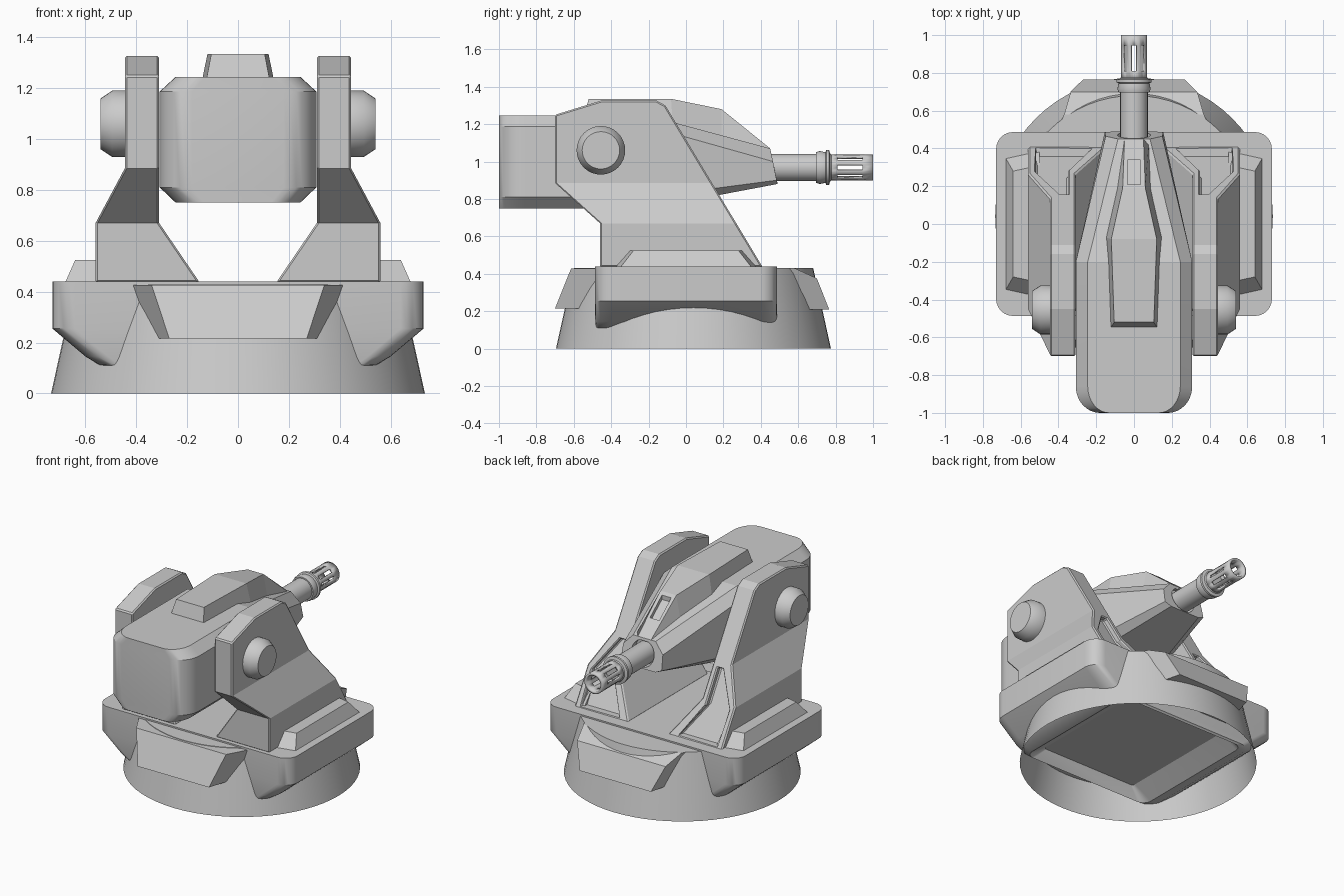
import bpy, bmesh, math
from mathutils import Vector, Matrix

if "Cube" in bpy.data.objects:
    bpy.data.objects.remove(bpy.data.objects["Cube"])

grey = bpy.data.materials.new("light_grey")
grey.use_nodes = True
grey.diffuse_color = (0.6, 0.6, 0.6, 1)
grey.node_tree.nodes["Principled BSDF"].inputs["Base Color"].default_value = (0.6, 0.6, 0.6, 1)


def finish(name, bm, smooth=None):
    bmesh.ops.recalc_face_normals(bm, faces=bm.faces)
    mesh = bpy.data.meshes.new(name)
    bm.to_mesh(mesh)
    bm.free()
    mesh.materials.append(grey)
    ob = bpy.data.objects.new(name, mesh)
    bpy.context.scene.collection.objects.link(ob)
    if smooth:
        activate(ob)
        bpy.ops.object.shade_smooth_by_angle(angle=math.radians(smooth))
    return ob


def activate(ob):
    bpy.ops.object.select_all(action='DESELECT')
    ob.select_set(True)
    bpy.context.view_layer.objects.active = ob


def loft(name, rings, caps=True, smooth=None):
    """Skin a series of closed rings with equal point counts."""
    bm = bmesh.new()
    vs = [[bm.verts.new(p) for p in ring] for ring in rings]
    n = len(vs[0])
    for a, b in zip(vs, vs[1:]):
        for i in range(n):
            j = (i + 1) % n
            bm.faces.new((a[i], a[j], b[j], b[i]))
    if caps:
        bm.faces.new(vs[0])
        bm.faces.new(vs[-1])
    return finish(name, bm, smooth)


def boolean(ob, cutter, op):
    mod = ob.modifiers.new("cut", 'BOOLEAN')
    mod.object, mod.operation, mod.solver = cutter, op, 'EXACT'
    activate(ob)
    bpy.ops.object.modifier_apply(modifier=mod.name)
    bpy.data.objects.remove(cutter)


def mirror_x(ob):
    """Mirrored copy across x = 0, inside the same object."""
    mod = ob.modifiers.new("mirror", 'MIRROR')
    mod.use_mirror_merge = False


def both(half):
    """Mirror a half outline of (x, y, z) points into a closed ring."""
    return half + [(-x, y, z) for x, y, z in reversed(half)]


def lathe(name, profile, centre, axis, seg=32, smooth=35, caps=True):
    """Revolve (distance, radius) pairs about the x, y or z axis."""
    rings = []
    for d, r in profile:
        ring = []
        for i in range(seg):
            t = math.tau * i / seg
            u, v = r * math.cos(t), r * math.sin(t)
            off = {'x': (d, u, v), 'y': (u, d, v), 'z': (u, v, d)}[axis]
            ring.append(Vector(centre) + Vector(off))
        rings.append(ring)
    return loft(name, rings, caps, smooth)


def rounded(hx, hy, r, z, steps=6):
    ring = []
    for q, (sx, sy) in enumerate([(1, 1), (-1, 1), (-1, -1), (1, -1)]):
        for s in range(steps + 1):
            t = math.pi / 2 * (q + s / steps)
            ring.append((sx * (hx - r) + r * math.cos(t), sy * (hy - r) + r * math.sin(t), z))
    return ring


# Round flared base, open underneath
base = lathe("base_ring", [(0, .735), (.43, .64), (.43, .3)], (0, .04, 0), 'z', 64, caps=False)

# Platform with tapered underside and recessed bottom
loft("platform", [rounded(.73, .487, .09, .44), rounded(.73, .487, .09, .255),
                  rounded(.6, .485, .09, .145), rounded(.545, .48, .08, .112),
                  rounded(.48, .47, .06, .1), rounded(.36, .44, .02, .18)], smooth=30)

# Front and rear armour plates
for name, s, path in (
        ("front_plate", -1, [(.48, .427, .415), (.615, .427, .34), (.7, .215, .27), (.48, .215, .34)]),
        ("rear_plate", 1, [(.48, .43, .415), (.58, .43, .37), (.7, .375, .335), (.765, .21, .27), (.48, .21, .34)])):
    loft(name, [[(k * w, s * y, z) for y, z, w in path] for k in (-1, 1)])

# Side steps on the platform
step = loft("side_step", [
    [(.5, -.39, .435), (.68, -.35, .435), (.68, .35, .435), (.5, .39, .435)],
    [(.5, -.31, .525), (.64, -.28, .525), (.64, .28, .525), (.5, .31, .525)]])
mirror_x(step)

# Yoke arms: front outline crossed with side outline, then a recess in the rear slope
front = [(.15, .435), (.31, .67), (.31, 1.4), (.445, 1.4), (.445, .885), (.56, .67), (.56, .435)]
side = [(-.46, .43), (-.46, .67), (-.7, .885), (-.7, 1.25), (-.45, 1.327),
        (-.16, 1.327), (-.11, 1.3), (.413, .43)]
arm = loft("yoke_arm", [[(x, y, z) for x, z in front] for y in (-.8, .5)])
cross = loft("arm_cutter", [[(x, y, z) for y, z in side] for x in (0, .7)])
boolean(arm, cross, 'INTERSECT')
recess = [(.22, .445), (.35, .64), (.35, .85), (.39, .85), (.52, .65), (.52, .445)]
cut = loft("recess_cutter", [[(x, .41 - (z - .44) * .6 + d, z) for x, z in recess] for d in (-.05, .2)])
boolean(arm, cut, 'DIFFERENCE')
bev = arm.modifiers.new("edge", 'BEVEL')
bev.width, bev.segments, bev.limit_method, bev.angle_limit = .008, 1, 'ANGLE', math.radians(60)
mirror_x(arm)

# Pivot caps on the yoke
cap = lathe("pivot_cap", [(.43, .13), (.495, .13), (.54, .1)], (0, -.455, 1.06), 'x')
mirror_x(cap)


# Gun housing with rounded front corners and chamfered rims
def housing_ring(w, flat, z):
    arc = [(flat + (w - flat) * math.cos(t), -.86 - .14 * math.sin(t), z)
           for t in (math.pi / 2 * i / 8 for i in range(9))]
    return both([(w, -.2, z)] + arc)


loft("gun_housing", [housing_ring(.245, .13, .75), housing_ring(.308, .18, .81),
                     housing_ring(.308, .18, 1.187), housing_ring(.245, .13, 1.245)], smooth=25)

# Tapered nose with a round barrel socket
nose = loft("nose", [
    both([(.245, -.2, 1.245), (.308, -.2, 1.187), (.308, -.2, .81), (.245, -.2, .75)]),
    both([(.085, .45, 1.07), (.15, .465, 1.0), (.155, .485, .9), (.11, .49, .88)])])
boolean(nose, lathe("socket_cutter", [(.42, .087), (.6, .087)], (0, 0, .972), 'y'), 'DIFFERENCE')

# Raised spine running down onto the nose, with a sight slot
spine = loft("spine", [
    both([(.105, -.52, 1.335), (.125, -.55, 1.23)]),
    both([(.12, -.08, 1.335), (.15, -.07, 1.19)]),
    both([(.06, .19, 1.28), (.095, .19, 1.1)]),
    both([(.05, .45, 1.07), (.08, .45, 1.05)])])
slot = loft("slot_cutter", [[(x, y, 1.28 - (y - .19) * .81 + d)
                             for x, y in ((-.035, .21), (.035, .21), (.035, .34), (-.035, .34))]
                            for d in (-.03, .1)])
boolean(spine, slot, 'DIFFERENCE')

# Barrel with stepped collar
lathe("barrel", [(.4, .073), (.695, .073), (.695, .082), (.715, .088), (.745, .082), (.75, .093),
                 (.765, .093), (.77, .075), (.79, .06)], (0, 0, .968), 'y')

# Slotted muzzle: open tube with every other strip removed
muzzle = lathe("muzzle", [(.76, .07), (.81, .07), (.945, .07), (1, .07)], (0, 0, .968), 'y', caps=False)
bm = bmesh.new()
bm.from_mesh(muzzle.data)
gaps = []
for f in bm.faces:
    c = f.calc_center_median()
    turn = math.atan2(c.z - .968, c.x) / math.tau * 8
    if .81 < c.y < .945 and abs(turn - round(turn)) < .25:
        gaps.append(f)
bmesh.ops.delete(bm, geom=gaps, context='FACES')
bm.to_mesh(muzzle.data)
bm.free()
wall = muzzle.modifiers.new("wall", 'SOLIDIFY')
wall.thickness, wall.offset = .016, -1
